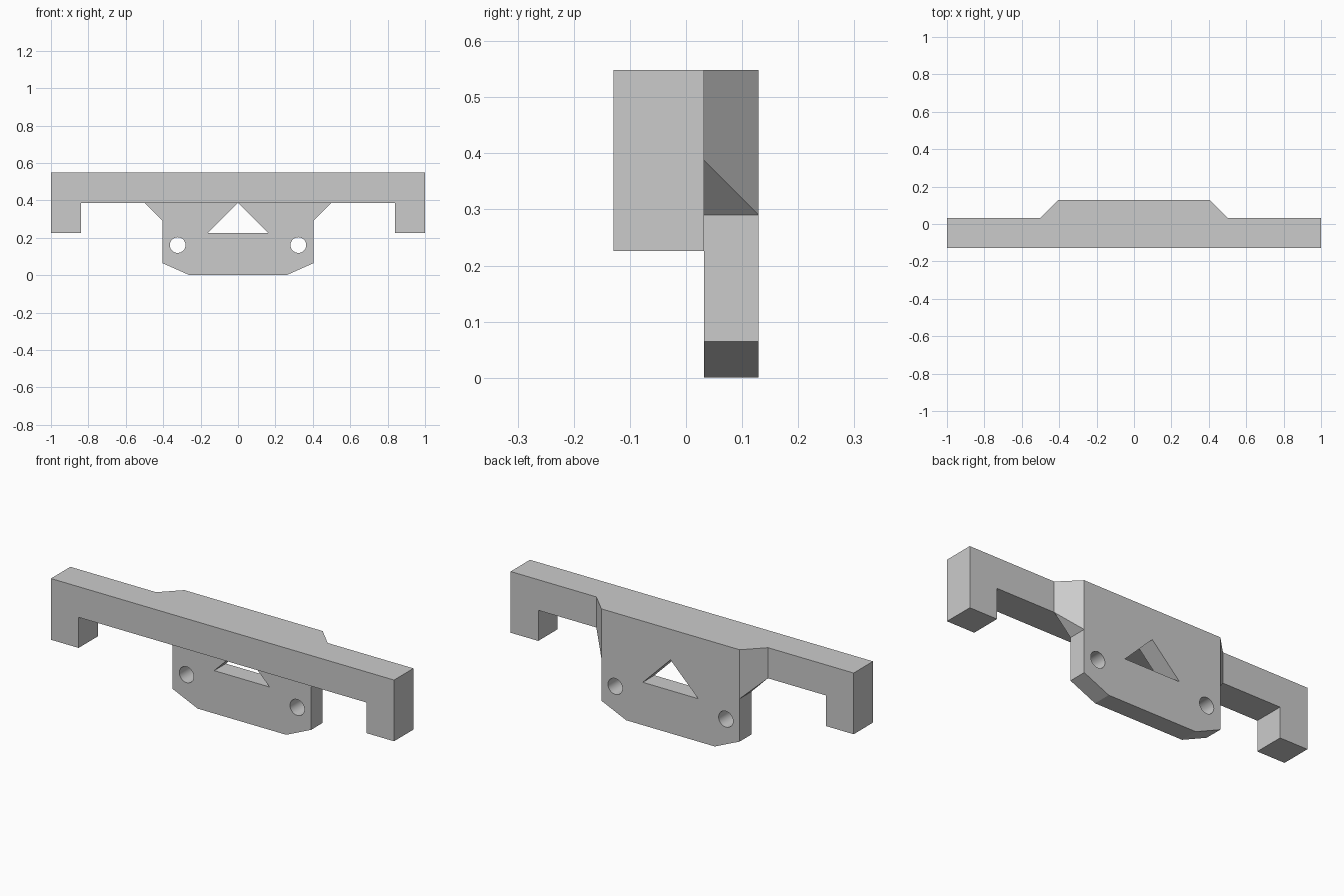
import bpy
import bmesh
from math import radians
from mathutils import Vector

if "Cube" in bpy.data.objects:
    bpy.data.objects.remove(bpy.data.objects["Cube"])

U = 1 / 31  # design unit; the bar is 62 units long

grey = bpy.data.materials.new("plain grey")
grey.use_nodes = True
grey.diffuse_color = (0.6, 0.6, 0.6, 1)
grey.node_tree.nodes["Principled BSDF"].inputs["Base Color"].default_value = grey.diffuse_color


def mirrored(half):
    """Close a right-hand (x, z) outline with its mirror image."""
    return half + [(-x, z) for x, z in reversed(half) if x > 0]


def prism(name, outline, y0, y1, bevel_ends=False):
    """Extrude an (x, z) outline from y0 to y1, in design units."""
    bm = bmesh.new()
    face = bm.faces.new([bm.verts.new((x * U, y0 * U, z * U)) for x, z in outline])
    new = bmesh.ops.extrude_face_region(bm, geom=[face])["geom"]
    moved = [v for v in new if isinstance(v, bmesh.types.BMVert)]
    bmesh.ops.translate(bm, verts=moved, vec=(0, (y1 - y0) * U, 0))
    if bevel_ends:
        # Slice the gussets off at 45 degrees towards the back
        for side in (1, -1):
            cut = bmesh.ops.bisect_plane(
                bm, geom=bm.verts[:] + bm.edges[:] + bm.faces[:], dist=1e-5,
                plane_co=Vector((side * 12.5, 4, 0)) * U, plane_no=(side, 1, 0),
                clear_outer=True)
            edges = [e for e in cut["geom_cut"] if isinstance(e, bmesh.types.BMEdge)]
            bmesh.ops.holes_fill(bm, edges=[e for e in edges if e.is_boundary])
    bmesh.ops.recalc_face_normals(bm, faces=bm.faces)
    mesh = bpy.data.meshes.new(name)
    bm.to_mesh(mesh)
    bm.free()
    mesh.materials.append(grey)
    obj = bpy.data.objects.new(name, mesh)
    bpy.context.collection.objects.link(obj)
    return obj


def boolean(target, other, operation):
    mod = target.modifiers.new(other.name, "BOOLEAN")
    mod.object, mod.operation, mod.solver = other, operation, "EXACT"
    bpy.context.view_layer.objects.active = target
    bpy.ops.object.modifier_apply(modifier=mod.name)
    bpy.data.objects.remove(other)


# Rear plate with chamfered foot and side gussets
plate = prism("mounting_plate", mirrored(
    [(8, 0), (12.5, 2), (12.5, 9), (15.5, 12), (15.5, 17)]), 1, 4, bevel_ends=True)

# Triangular window
window = prism("window_cutter", mirrored([(5, 7), (0, 12)]), 0, 5)
boolean(plate, window, "DIFFERENCE")

# Two round bolt holes
for side in (1, -1):
    bpy.ops.mesh.primitive_cylinder_add(
        vertices=40, radius=1.3 * U, depth=6 * U,
        location=(side * 10 * U, 2.5 * U, 5 * U), rotation=(radians(90), 0, 0))
    hole = bpy.context.object
    hole.name = "bolt_hole_cutter"
    hole.data.materials.append(grey)
    boolean(plate, hole, "DIFFERENCE")

# Front bar with a short leg at each end
bar = prism("hooked_bar", mirrored([(26, 12), (26, 7), (31, 7), (31, 17)]), -4, 1)

# Smooth hole walls, crisp edges elsewhere
bpy.ops.object.select_all(action="DESELECT")
for part in (plate, bar):
    part.select_set(True)
bpy.context.view_layer.objects.active = plate
bpy.ops.object.shade_smooth_by_angle(angle=radians(20))
